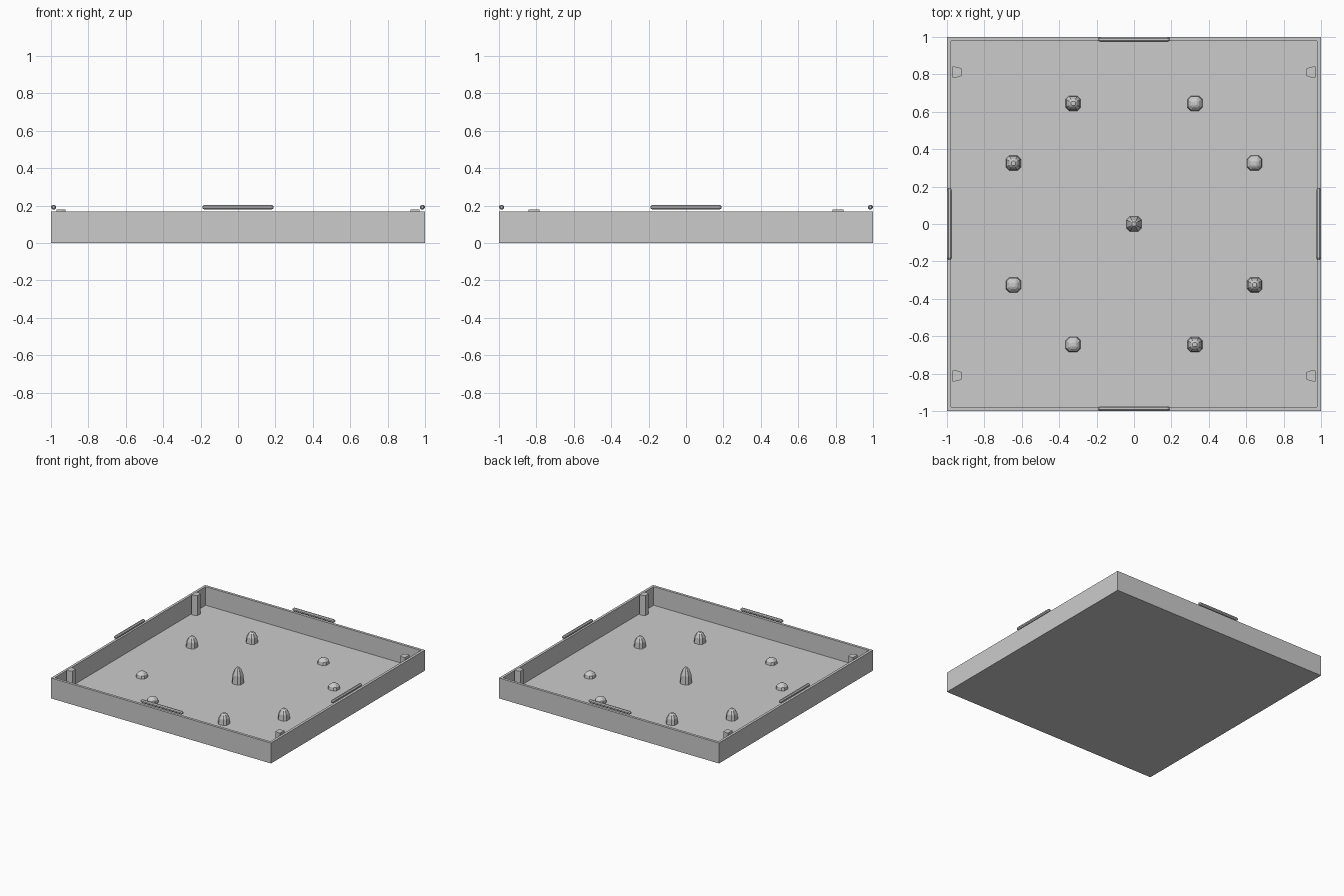
import bpy, bmesh, math

cube = bpy.data.objects.get("Cube")
if cube:
    bpy.data.objects.remove(cube)

# One plain grey for everything
COLOUR = (0.6, 0.6, 0.6, 1)
grey = bpy.data.materials.new("plain grey")
grey.diffuse_color = COLOUR
grey.use_nodes = True
grey.node_tree.nodes["Principled BSDF"].inputs["Base Color"].default_value = COLOUR

FLOOR, RIM, WALL = 0.015, 0.168, 0.03


def finish(name, bm, location=(0, 0, 0), turn=0):
    bmesh.ops.recalc_face_normals(bm, faces=bm.faces)
    mesh = bpy.data.meshes.new(name)
    bm.to_mesh(mesh)
    bm.free()
    mesh.materials.append(grey)
    ob = bpy.data.objects.new(name, mesh)
    ob.location = location
    ob.rotation_euler.z = turn
    bpy.context.collection.objects.link(ob)
    return ob


def loft(bm, rings):
    """Skin a stack of equal-length point rings and cap both ends."""
    rows = [[bm.verts.new(p) for p in ring] for ring in rings]
    n = len(rows[0])
    for a, b in zip(rows, rows[1:]):
        for i in range(n):
            j = (i + 1) % n
            bm.faces.new((a[i], a[j], b[j], b[i]))
    bm.faces.new(rows[0])
    bm.faces.new(rows[-1])


def chamfered_square(half, cut, z):
    c = half - cut
    return [(half, -c, z), (half, c, z), (c, half, z), (-c, half, z),
            (-half, c, z), (-half, -c, z), (-c, -half, z), (c, -half, z)]


# Tray: a slab with its top inset for the rim and pushed down to the floor
bm = bmesh.new()
bmesh.ops.create_cube(bm, size=1)
for v in bm.verts:
    v.co = (v.co.x * 2, v.co.y * 2, (v.co.z + 0.5) * RIM)
top = max(bm.faces, key=lambda f: f.calc_center_median().z)
bmesh.ops.inset_region(bm, faces=[top], thickness=WALL)
for v in top.verts[:]:
    ring = [e.other_vert(v) for e in v.link_edges]
low = bmesh.ops.extrude_face_region(bm, geom=[top])
bmesh.ops.delete(bm, geom=[top], context="FACES_ONLY")
for v in low["geom"]:
    if isinstance(v, bmesh.types.BMVert):
        v.co.z = FLOOR
finish("tray", bm)


# Floor pegs: chamfered square studs narrowing to a blunt tip
def peg(name, x, y, height):
    bm = bmesh.new()
    steps = [(0.04, 0.0), (0.036, 0.55), (0.022, 0.88), (0.011, 1.0)]
    loft(bm, [chamfered_square(h, h * 0.45, t * height) for h, t in steps])
    finish(name, bm, (x, y, FLOOR))


peg("centre_peg", 0, 0, 0.125)
for sx in (-1, 1):
    for sy in (-1, 1):
        height = 0.045 if sx == sy else 0.085
        peg("outer_peg", sx * 0.645, sy * 0.325, height)
        peg("outer_peg", sx * 0.325, sy * 0.645, height)

# Corner posts: upright wedges on the side walls, just above the rim
for side in (-1, 1):
    for y in (-0.812, 0.812):
        bm = bmesh.new()
        outline = [(0.97, -0.03), (0.945, -0.028), (0.923, -0.02),
                   (0.923, 0.02), (0.945, 0.028), (0.97, 0.03)]
        loft(bm, [[(side * x, y + d, z) for x, d in outline]
                  for z in (FLOOR, 0.18)])
        finish("corner_post", bm)

# Handle bars floating over the middle of each wall
for k in range(4):
    bm = bmesh.new()
    rings = []
    for y, r in ((-0.19, 0.007), (-0.18, 0.0135), (0.18, 0.0135), (0.19, 0.007)):
        rings.append([(r * math.cos(a), y, r * math.sin(a))
                      for a in (math.pi * (i + 0.5) / 4 for i in range(8))])
    loft(bm, rings)
    turn = k * math.pi / 2
    finish("rim_bar", bm, (0.986 * math.cos(turn), 0.986 * math.sin(turn), 0.192), turn)
